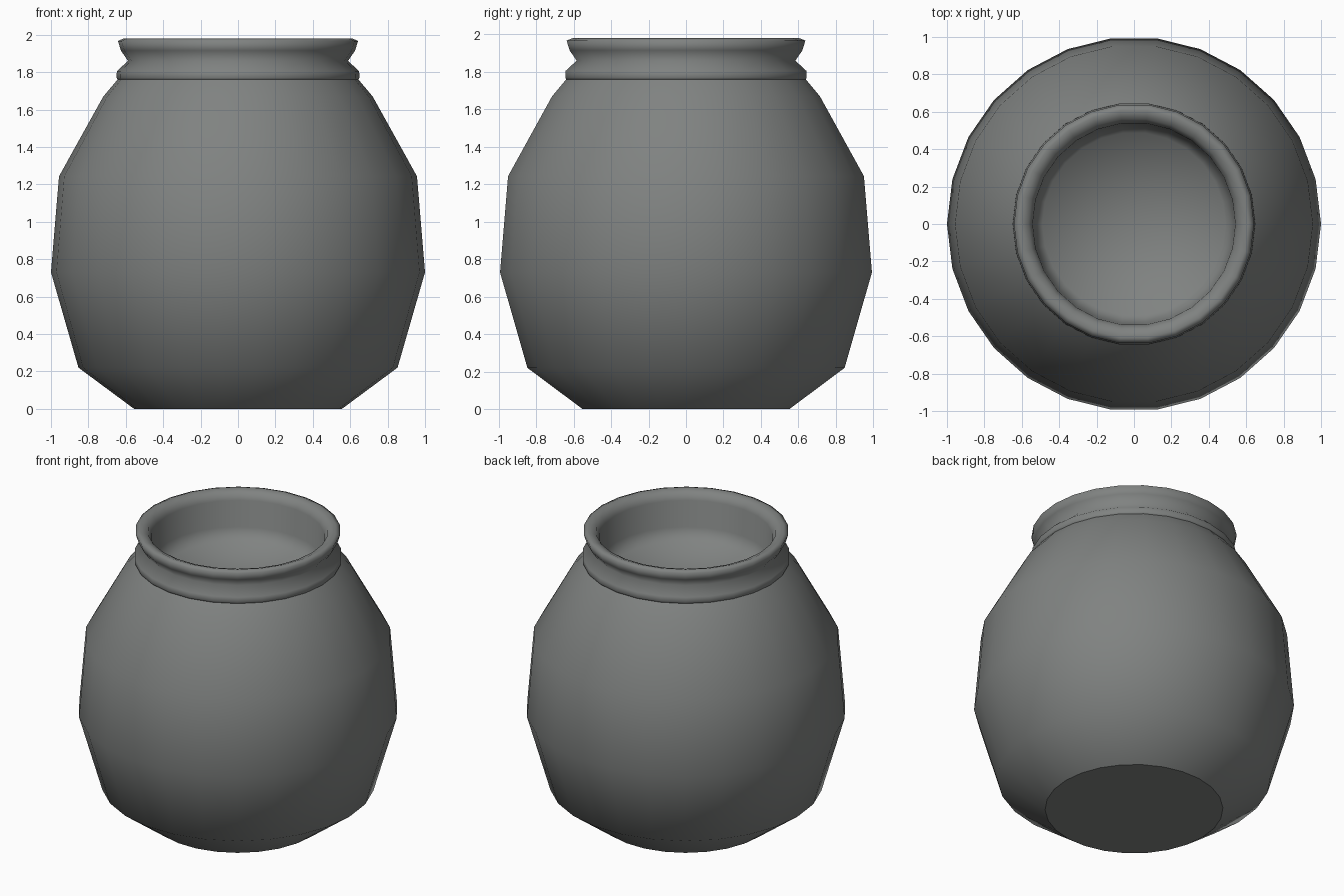
import bpy, bmesh
from math import cos, sin, tau

SIDES = 26

cube = bpy.data.objects.get("Cube")
if cube:
    bpy.data.objects.remove(cube, do_unlink=True)

clay = bpy.data.materials.new("dark_grey_clay")
colour = (0.215, 0.225, 0.22, 1)
clay.diffuse_color = colour
clay.use_nodes = True
shader = next(n for n in clay.node_tree.nodes if n.type == 'BSDF_PRINCIPLED')
shader.inputs["Base Color"].default_value = colour
shader.inputs["Roughness"].default_value = 0.6


def lathe(name, profile, sharp_rows=()):
    """Turn a list of (radius, height) points around z; radius 0 makes a pole."""
    bm = bmesh.new()
    rings = []
    for r, z in profile:
        count = SIDES if r > 0 else 1
        rings.append([bm.verts.new((r * cos(tau * i / SIDES), r * sin(tau * i / SIDES), z))
                      for i in range(count)])
    for low, high in zip(rings, rings[1:]):
        for i in range(SIDES):
            j = (i + 1) % SIDES
            if len(low) == 1:
                corners = (low[0], high[j], high[i])
            elif len(high) == 1:
                corners = (low[i], low[j], high[0])
            else:
                corners = (low[i], low[j], high[j], high[i])
            bm.faces.new(corners).smooth = True
    for row in sharp_rows:
        for i in range(SIDES):
            bm.edges.get((rings[row][i], rings[row][i - 1])).smooth = False
    mesh = bpy.data.meshes.new(name)
    bm.to_mesh(mesh)
    bm.free()
    mesh.materials.append(clay)
    obj = bpy.data.objects.new(name, mesh)
    bpy.context.collection.objects.link(obj)
    return obj


# Rounded pot body with a flat foot, tucked under the collar at the top
lathe("pot_body", [(0, 0), (0.556, 0), (0.853, 0.22), (1.0, 0.73), (0.957, 1.243),
                   (0.72, 1.67), (0.64, 1.765)], sharp_rows=[1])

# Collar, pinched neck, rolled lip and the recessed inside
lathe("neck_and_rim", [(0.6, 1.757), (0.643, 1.757), (0.649, 1.77), (0.648, 1.805),
                       (0.588, 1.86), (0.626, 1.915), (0.642, 1.967), (0.61, 1.98),
                       (0.565, 1.963), (0.542, 1.92), (0.535, 1.74), (0.49, 1.66),
                       (0, 1.63)])
